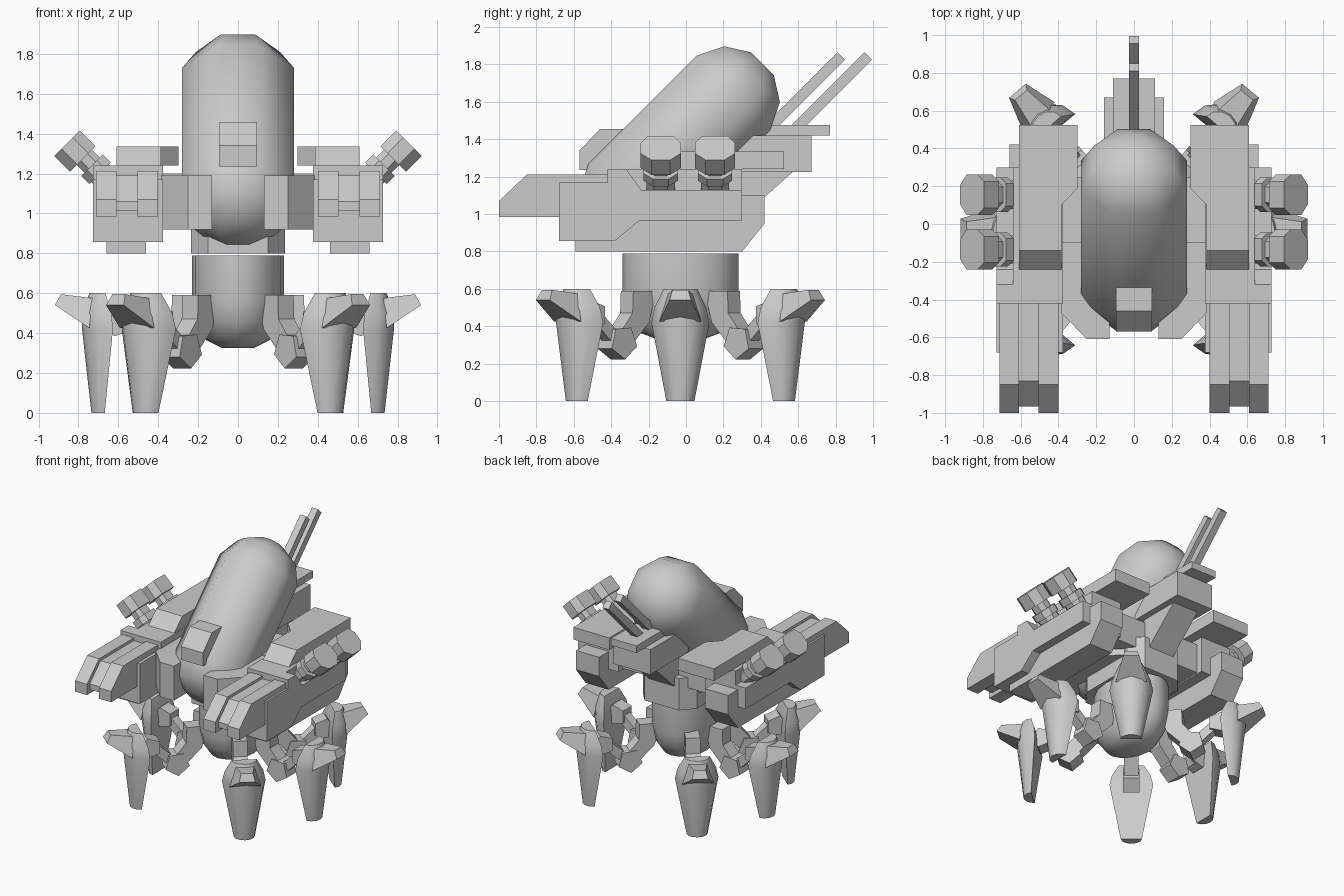
import bpy, bmesh, math
from mathutils import Matrix, Vector

if "Cube" in bpy.data.objects:
    bpy.data.objects.remove(bpy.data.objects["Cube"])


def finish(name, bm, mat=None, mirror=False, smooth=0):
    if mat is not None:
        bm.transform(mat)
    bmesh.ops.recalc_face_normals(bm, faces=bm.faces)
    me = bpy.data.meshes.new(name)
    bm.to_mesh(me)
    bm.free()
    ob = bpy.data.objects.new(name, me)
    bpy.context.collection.objects.link(ob)
    if mirror:
        ob.modifiers.new("Mirror", 'MIRROR')
    if smooth:
        bpy.context.view_layer.objects.active = ob
        ob.select_set(True)
        bpy.ops.object.shade_smooth_by_angle(angle=math.radians(smooth))
        ob.select_set(False)
    return ob


def loft(name, rings, **kw):
    """Skin a list of equal-length closed rings and cap both ends."""
    bm = bmesh.new()
    vs = [[bm.verts.new(p) for p in r] for r in rings]
    n = len(rings[0])
    for a, b in zip(vs, vs[1:]):
        for i in range(n):
            j = (i + 1) % n
            bm.faces.new((a[i], a[j], b[j], b[i]))
    bm.faces.new(vs[0])
    bm.faces.new(vs[-1])
    return finish(name, bm, **kw)


def side(name, pts, lo, hi, **kw):
    """(y, z) profile extruded along x."""
    return loft(name, [[(x, a, b) for a, b in pts] for x in (lo, hi)], **kw)


def plan(name, pts, lo, hi, **kw):
    """(x, y) profile extruded along z."""
    return loft(name, [[(a, b, z) for a, b in pts] for z in (lo, hi)], **kw)


def box(name, x0, x1, y0, y1, z0, z1, **kw):
    return plan(name, [(x0, y0), (x1, y0), (x1, y1), (x0, y1)], z0, z1, **kw)


def lathe(name, prof, n=16, turn=0, **kw):
    angles = [math.tau * (i + turn) / n for i in range(n)]
    return loft(name, [[(r * math.cos(a), r * math.sin(a), z) for a in angles]
                       for r, z in prof], **kw)


# Lower hull bowl and collar
lathe("lower_hull", [(.08, .325), (.16, .365), (.212, .46), (.23, .57), (.23, .79)], 16,
      mat=Matrix.Translation((0, -.03, 0)) @ Matrix.Diagonal((1, 1.35, 1, 1)), smooth=40)
plan("turret_collar", [(-.235, -.24), (-.15, -.36), (.15, -.36), (.235, -.24),
                       (.235, .2), (.15, .3), (-.15, .3), (-.235, .2)], .8, 1.05)

# Tilted eight-sided capsule cabin, axis at 45 degrees in the y-z plane
R, L = .303, .695
cap = [(.092, .28), (.228, .2), (R, .06)]
prof = [(r, -s) for r, s in cap] + [(r, L + s) for r, s in reversed(cap)]
lathe("capsule_cabin", prof, 8, .5, smooth=60,
      mat=Matrix.Translation((0, -.28, 1.115)) @ Matrix.Rotation(-math.pi / 4, 4, 'X'))
side("brow_sensor", [(-.57, 1.235), (-.57, 1.34), (-.46, 1.455), (-.32, 1.455), (-.32, 1.235)],
     -.095, .095)

# Cheek armour either side of the cabin and the cross beam
plan("cheek_armour", [(.13, -.61), (.25, -.61), (.385, -.47), (.385, .03), (.24, .18), (.13, .18)],
     .92, 1.19, mirror=True)
box("cross_beam", -.42, .42, -.1, .25, .97, 1.2)

# Rear tail block, top plate, sloped strut and antennas
box("tail_block", -.16, .16, .2, .67, 1.225, 1.42)
box("tail_plate", -.11, .11, .3, .77, 1.42, 1.475)
side("tail_strut", [(.15, .96), (.3, .98), (.42, 1.09), (.57, 1.225), (.25, 1.225), (.15, 1.15)],
     -.11, .11)
for i, (y, z, s) in enumerate([(.83, 1.845, .42), (.975, 1.845, .56)]):
    w = .02
    side(f"antenna_{i + 1}", [(y - w, z + w), (y + w, z - w),
                              (y + w - s, z - w - s), (y - w - s, z + w - s)], -.027, .027)

# Shoulder weapon pods
box("pod_core", .375, .64, -.42, .3, .96, 1.24, mirror=True)
side("pod_outer_panel", [(-.68, .857), (-.38, .857), (-.25, .965), (.3, .965), (.3, 1.13),
                         (-.24, 1.13), (-.32, 1.24), (-.42, 1.24), (-.42, 1.17), (-.68, 1.17)],
     .375, .727, mirror=True)
side("pod_keel", [(-.59, .8), (.3, .8), (.42, .95), (.42, 1.1), (-.59, 1.1)], .46, .66, mirror=True)
side("pod_roof", [(-.24, 1.24), (-.14, 1.335), (.525, 1.335), (.525, 1.24)], .385, .61, mirror=True)
plan("pod_roof_inner", [(.385, .1), (.298, .19), (.298, .525), (.385, .525)], 1.24, 1.335, mirror=True)

# Twin gun barrels with a recessed centre
gun = [(-1, .985), (-1, 1.07), (-.85, 1.212), (-.42, 1.212), (-.42, .985)]
for nm, a, b in [("inner", .4, .505), ("outer", .61, .712)]:
    side(f"gun_barrel_{nm}", gun, a, b, mirror=True)
side("gun_centre", [(-.965, 1.015), (-.965, 1.06), (-.83, 1.19), (-.42, 1.19), (-.42, 1.015)],
     .505, .61, mirror=True)

# Launchers pointing out and up at 45 degrees
out, up = Vector((.707, 0, .707)), Vector((-.707, 0, .707))
shape = [(.09, .07), (.04, .107), (-.04, .107), (-.09, .05)]
shape = shape + [(u, -y) for u, y in reversed(shape)]
for k, yc in enumerate((-.135, .155)):
    for nm, centre, half, s in [("head", (.818, yc, 1.313), .056, 1),
                                ("neck", (.735, yc, 1.245), .05, .6),
                                ("base", (.712, yc, 1.222), .028, .85),
                                ("mount", (.67, yc, 1.18), .05, .7)]:
        loft(f"launcher_{nm}_{k + 1}",
             [[Vector(centre) + out * h + up * u * s + Vector((0, y * s, 0)) for u, y in shape]
              for h in (-half, half)], mirror=True)


# Six legs, built along +x then turned into place around the hull centre
def leg(tag, deg, push):
    m = (Matrix.Translation((0, -.03, 0)) @ Matrix.Rotation(math.radians(deg), 4, 'Z')
         @ Matrix.Translation((push, 0, 0)))

    def slab(name, pts, w):
        loft(f"{name}_{tag}", [[(r, t, z) for r, z in pts] for t in (-w, w)], mat=m)

    def penta(cx, cz, rad, a0):
        return [(cx + rad * math.cos(math.radians(a0 + 72 * i)),
                 cz + rad * math.sin(math.radians(a0 + 72 * i))) for i in range(5)]

    slab("leg_upper_arm", [(.17, .59), (.33, .59), (.335, .47), (.41, .38), (.34, .3), (.22, .42)], .052)
    slab("leg_knee", penta(.4, .315, .092, 50), .06)
    slab("leg_link", [(.40, .35), (.58, .51), (.62, .46), (.44, .29)], .036)
    slab("leg_ankle", penta(.595, .46, .08, 0), .055)

    # Foot: flat inner face, rounded outer face
    rings = []
    for z, r0, r1, h in [(0, .668, .735, .075), (.42, .627, .782, .155),
                         (.5, .635, .785, .138), (.6, .665, .745, .09)]:
        rings.append([(r0 + (r1 - r0) * math.sin(math.pi * i / 6),
                       -h * math.cos(math.pi * i / 6), z) for i in range(7)])
    loft(f"leg_foot_{tag}", rings, mat=m, smooth=40)

    # Spur on the outer side of the foot
    spur = []
    for (ra, za, ha), (rb, zb, hb) in [((.745, .425, .112), (.73, .575, .065)),
                                       ((.918, .54, .058), (.888, .595, .042))]:
        spur.append([(ra, -ha, za), (ra, ha, za), (rb, hb, zb), (rb, -hb, zb)])
    loft(f"leg_spur_{tag}", spur, mat=m)


for tag, deg, push in [("right", 0, 0), ("back_right", 50, .042), ("back_left", 130, .042),
                       ("left", 180, 0), ("front_left", 230, .042), ("front_right", 310, .042)]:
    leg(tag, deg, push)
